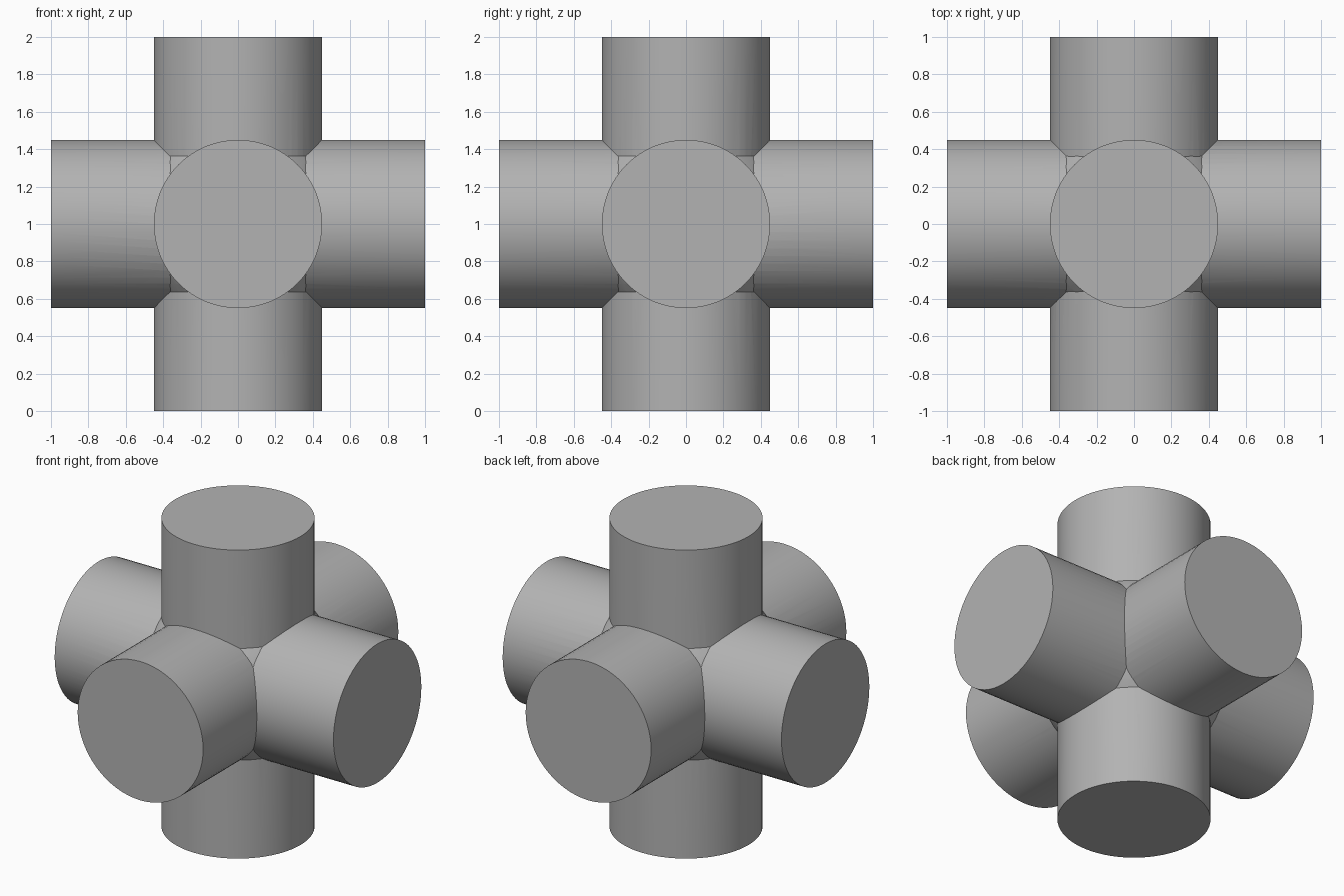
import bpy, bmesh, math
from mathutils import Matrix

RADIUS = 0.45
HUB_RADIUS = 0.578
SIDES = 64

cube = bpy.data.objects.get("Cube")
if cube:
    bpy.data.objects.remove(cube, do_unlink=True)

# Single grey material
grey = bpy.data.materials.new("plain grey")
grey.use_nodes = True
colour = (0.45, 0.45, 0.45, 1)
grey.diffuse_color = colour
grey.node_tree.nodes["Principled BSDF"].inputs["Base Color"].default_value = colour


def finish(bm, name):
    mesh = bpy.data.meshes.new(name)
    bm.to_mesh(mesh)
    bm.free()
    obj = bpy.data.objects.new(name, mesh)
    obj.location.z = 1
    mesh.materials.append(grey)
    bpy.context.collection.objects.link(obj)
    return obj


def pipe(name, axis):
    bm = bmesh.new()
    turn = Matrix.Rotation(math.pi / 2, 4, axis) if axis else Matrix()
    bmesh.ops.create_cone(bm, cap_ends=True, segments=SIDES, radius1=RADIUS,
                          radius2=RADIUS, depth=2, matrix=turn)
    return finish(bm, name)


# Three crossing pipes
junction = pipe("six_way_pipe_junction", None)
helpers = [pipe("side_pipe", "Y"), pipe("front_pipe", "X")]

# Rounded hub that fills the corners where three pipes meet
bm = bmesh.new()
bmesh.ops.create_uvsphere(bm, u_segments=SIDES, v_segments=SIDES // 2, radius=HUB_RADIUS)
helpers.append(finish(bm, "corner_hub"))

# Weld everything into one solid
for helper in helpers:
    union = junction.modifiers.new("weld", "BOOLEAN")
    union.operation = "UNION"
    union.solver = "EXACT"
    union.object = helper
bpy.context.view_layer.objects.active = junction
junction.select_set(True)
for modifier in list(junction.modifiers):
    bpy.ops.object.modifier_apply(modifier=modifier.name)
for helper in helpers:
    bpy.data.objects.remove(helper, do_unlink=True)

# Smooth walls with crisp rims and seams
bpy.ops.object.select_all(action="DESELECT")
junction.select_set(True)
bpy.ops.object.shade_smooth_by_angle(angle=math.radians(20))
